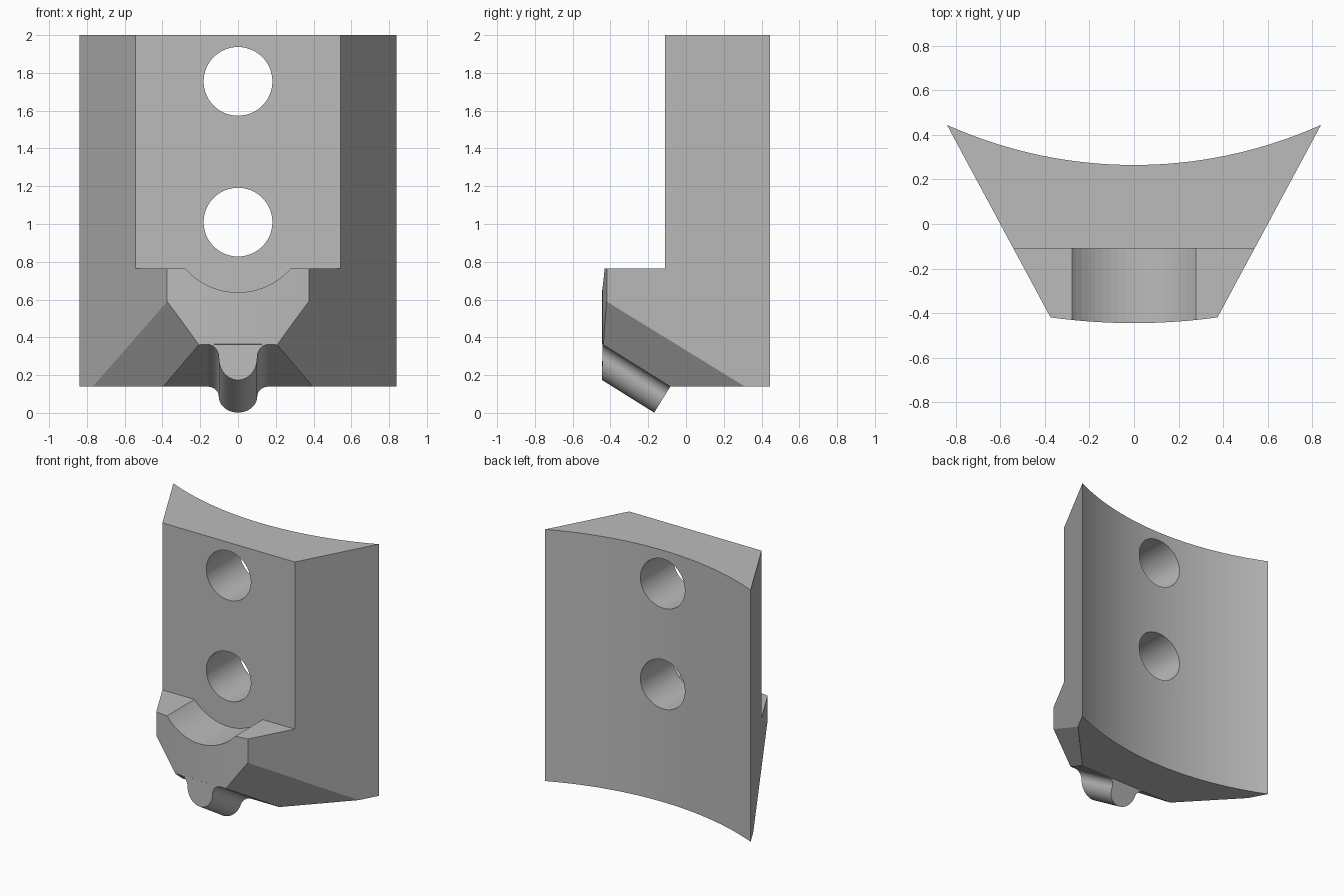
import bpy, bmesh, math
from mathutils import Vector

if "Cube" in bpy.data.objects:
    bpy.data.objects.remove(bpy.data.objects["Cube"])

grey = bpy.data.materials.new("plain grey")
grey.use_nodes = True
GREY = (0.5, 0.5, 0.5, 1)
grey.diffuse_color = GREY
grey.node_tree.nodes["Principled BSDF"].inputs["Base Color"].default_value = GREY

BASE, TOP, STEP, FACE_Y = 0.139, 2.0, 0.765, -0.11
AXIS_Y, BACK_R, FRONT_R = 2.315, 2.05, 2.76   # shared centre of both curved faces
SLOPE = math.radians(32)                      # tilt of the underside
END_Y = -0.083                                # where the underside meets the base
HOLES = (1.01, 1.755)


def arc_y(x, radius):
    return AXIS_Y - math.sqrt(radius ** 2 - x ** 2)


def make_object(name, bm):
    bmesh.ops.recalc_face_normals(bm, faces=bm.faces)
    mesh = bpy.data.meshes.new(name)
    bm.to_mesh(mesh)
    bm.free()
    mesh.materials.append(grey)
    obj = bpy.data.objects.new(name, mesh)
    bpy.context.collection.objects.link(obj)
    return obj


def loft(bm, start, end):
    """Closed solid between two matching outlines."""
    a = [bm.verts.new(p) for p in start]
    b = [bm.verts.new(p) for p in end]
    bm.faces.new(a)
    bm.faces.new(b)
    for i in range(len(a)):
        j = (i + 1) % len(a)
        bm.faces.new((a[i], a[j], b[j], b[i]))


def slice_off(bm, point, normal):
    cut = bmesh.ops.bisect_plane(bm, geom=bm.verts[:] + bm.edges[:] + bm.faces[:],
                                 plane_co=point, plane_no=normal, clear_outer=True)
    edges = [e for e in cut["geom_cut"] if isinstance(e, bmesh.types.BMEdge)]
    bmesh.ops.edgeloop_fill(bm, edges=edges)


def cut_with(obj, cutter):
    cutter.hide_render = True
    cutter.hide_viewport = True
    mod = obj.modifiers.new(cutter.name, "BOOLEAN")
    mod.operation, mod.solver, mod.object = "DIFFERENCE", "EXACT", cutter


def rod(name, radius, y0, y1, z):
    ring = [(radius * math.cos(t), z + radius * math.sin(t))
            for t in (math.tau * i / 64 for i in range(64))]
    bm = bmesh.new()
    loft(bm, [(x, y0, h) for x, h in ring], [(x, y1, h) for x, h in ring])
    return make_object(name, bm)


def smooth(obj):
    bpy.ops.object.select_all(action="DESELECT")
    obj.select_set(True)
    bpy.context.view_layer.objects.active = obj
    bpy.ops.object.shade_smooth_by_angle(angle=math.radians(25))


# Body: curved wedge section, raised to full height
N = 32
span = [2 * i / N - 1 for i in range(N + 1)]
section = [(0.84 * s, arc_y(0.84 * s, BACK_R)) for s in span]
section += [(-0.375 * s, arc_y(0.375 * s, FRONT_R)) for s in span]
bm = bmesh.new()
loft(bm, [(x, y, BASE) for x, y in section], [(x, y, TOP) for x, y in section])

# Sloped underside and the two corner chamfers
slice_off(bm, (0, END_Y, BASE), (0, -math.sin(SLOPE), -math.cos(SLOPE)))
for side in (1, -1):
    slice_off(bm, (side * 0.375, -0.42, 0.59), Vector((side * 0.0872, -0.0822, -0.0574)).normalized())
body = make_object("body", bm)

# Step above the foot, bolt holes, and the round clearance groove
bm = bmesh.new()
bmesh.ops.create_cube(bm, size=1)
for v in bm.verts:
    v.co = (v.co.x * 3, FACE_Y - 0.5 + v.co.y, STEP + 1 + v.co.z * 2)
cut_with(body, make_object("step_cutter", bm))
for i, z in enumerate(HOLES):
    cut_with(body, rod(f"hole_cutter_{i + 1}", 0.182, -1, 1, z))
cut_with(body, rod("groove_cutter", 0.372, -1, FACE_Y, HOLES[0]))
smooth(body)

# Tongue: rounded rib with filleted roots, running along the sloped underside
R, F, STEPS = 0.102, 0.06, 12
root = [(R + F - F * math.sin(a), F - F * math.cos(a))
        for a in (math.pi / 2 * i / STEPS for i in range(STEPS + 1))]
tip = [(R * math.cos(a), F + R * math.sin(a))
       for a in (math.pi * i / (2 * STEPS) for i in range(1, 2 * STEPS))]
rib = root + tip + [(-x, h) for x, h in reversed(root)]
front, back = [], []
for x, h in rib:
    y = arc_y(x, FRONT_R)
    front.append((x, y, BASE + (END_Y - y) * math.tan(SLOPE) - h / math.cos(SLOPE)))
    back.append((x, END_Y - h * math.sin(SLOPE), BASE - h * math.cos(SLOPE)))
bm = bmesh.new()
loft(bm, front, back)
smooth(make_object("tongue", bm))
